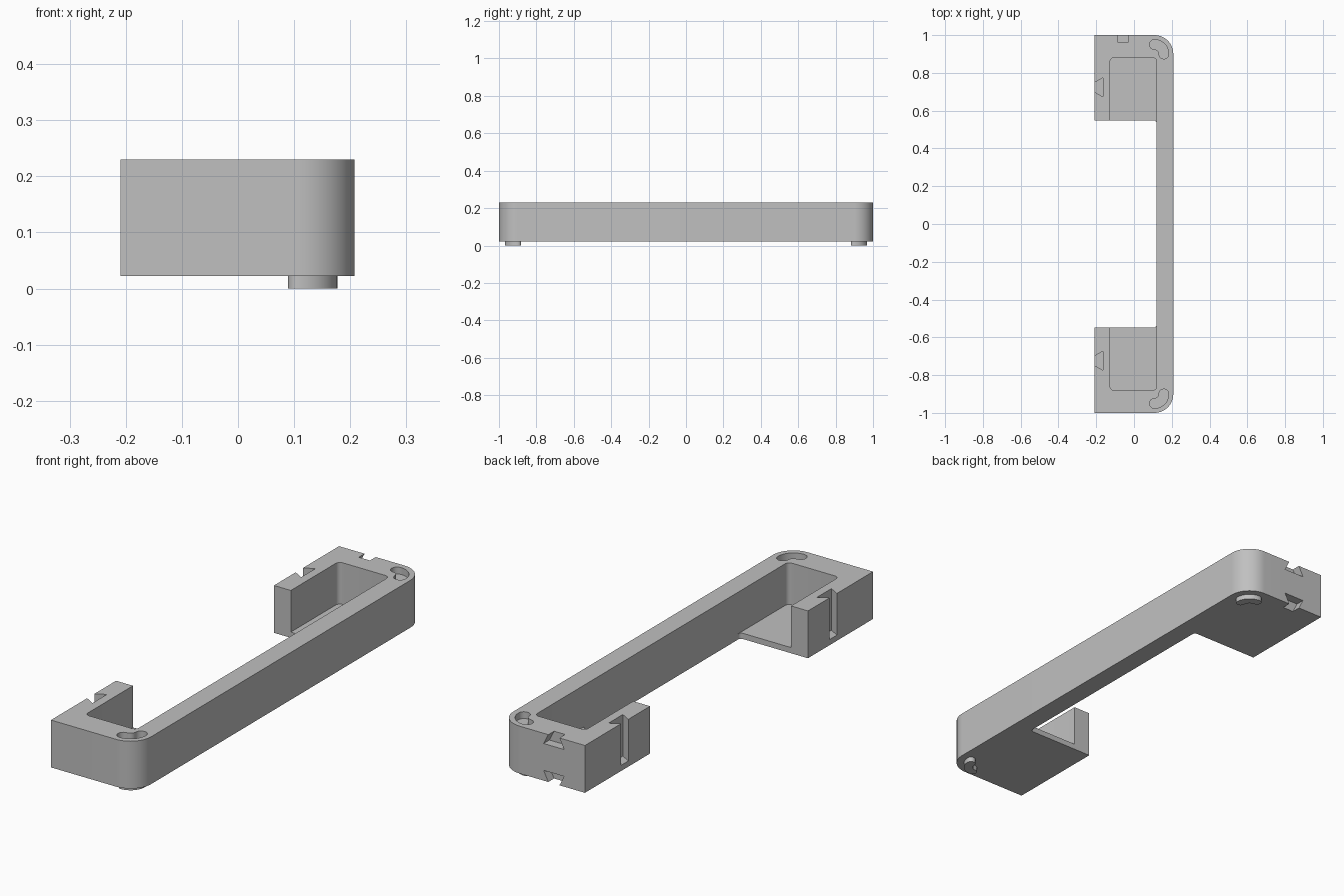
import bpy
import bmesh
from math import cos, sin, pi

if "Cube" in bpy.data.objects:
    bpy.data.objects.remove(bpy.data.objects["Cube"])

# Main dimensions
HALF_X, HALF_Y = 0.209, 1.0
BOTTOM, TOP = 0.022, 0.23
FLOOR = 0.047
BAR_X, BLOCK_Y = 0.12, 0.548
CORNER = (0.108, 0.9)

grey = bpy.data.materials.new("grey plastic")
grey.use_nodes = True
colour = (0.53, 0.53, 0.53, 1)
grey.diffuse_color = colour
grey.node_tree.nodes["Principled BSDF"].inputs["Base Color"].default_value = colour


def arc(cx, cy, r, start, end, steps=10):
    """Points on an arc, angles in quarter turns."""
    angles = [(start + (end - start) * i / steps) * pi / 2 for i in range(steps + 1)]
    return [(cx + r * cos(a), cy + r * sin(a)) for a in angles]


def prism(name, outline, low, high, axis="z"):
    """Extrude a flat outline along z, or an x-z outline along y."""
    bm = bmesh.new()
    place = (lambda p: (p[0], p[1], low)) if axis == "z" else (lambda p: (p[0], low, p[1]))
    face = bm.faces.new([bm.verts.new(place(p)) for p in outline])
    grown = bmesh.ops.extrude_face_region(bm, geom=[face])["geom"]
    shift = (0, 0, high - low) if axis == "z" else (0, high - low, 0)
    bmesh.ops.translate(bm, vec=shift, verts=[v for v in grown if isinstance(v, bmesh.types.BMVert)])
    bmesh.ops.recalc_face_normals(bm, faces=bm.faces)
    mesh = bpy.data.meshes.new(name)
    bm.to_mesh(mesh)
    bm.free()
    mesh.materials.append(grey)
    obj = bpy.data.objects.new(name, mesh)
    bpy.context.collection.objects.link(obj)
    return obj


def activate(obj):
    bpy.ops.object.select_all(action="DESELECT")
    obj.select_set(True)
    bpy.context.view_layer.objects.active = obj


def cut(obj, cutter):
    activate(obj)
    mod = obj.modifiers.new("cut", "BOOLEAN")
    mod.operation, mod.solver, mod.object = "DIFFERENCE", "EXACT", cutter
    bpy.ops.object.modifier_apply(modifier=mod.name)
    bpy.data.objects.remove(cutter)


def smooth(obj):
    activate(obj)
    bpy.ops.object.shade_smooth_by_angle(angle=pi / 6)


def mirrored(points):
    """The outline followed by its reflection across y = 0."""
    return points + [(x, -y) for x, y in reversed(points)]


def kidney(half_width, side):
    """Quarter-ring slot outline with round ends, around an outer corner."""
    cx, cy = CORNER
    r = 0.05
    points = arc(cx, cy, r + half_width, 0, 1, 16)
    points += arc(cx, cy + r, half_width, 1, 3)[1:]
    points += arc(cx, cy, r - half_width, 1, 0, 16)[1:]
    points += arc(cx + r, cy, half_width, 2, 4)[1:-1]
    return [(x, y * side) for x, y in points]


# Bracket body: two end blocks joined by a long bar
fillet = 0.015
half = [(BAR_X, 0.2)]
half += arc(BAR_X - fillet, BLOCK_Y - fillet, fillet, 0, 1, 6)
half += [(-HALF_X, BLOCK_Y), (-HALF_X, HALF_Y)]
half += arc(*CORNER, HALF_Y - CORNER[1], 1, 0, 16)
body = prism("bracket_body", mirrored(half), BOTTOM, TOP)

# Open pocket above the thin floors
r = 0.02
pocket = arc(BAR_X - r, 0.88 - r, r, 0, 1, 6) + arc(-0.127 + r, 0.88 - r, r, 1, 2, 6)
cut(body, prism("pocket_cutter", mirrored(pocket), FLOOR, TOP + 0.1))

# Dovetail grooves in the left-hand edge of each block
for side in (1, -1):
    y = 0.724 * side
    groove = [(-HALF_X - 0.02, y - 0.013), (-HALF_X, y - 0.025), (-0.165, y - 0.05),
              (-0.165, y + 0.05), (-HALF_X, y + 0.025), (-HALF_X - 0.02, y + 0.013)]
    cut(body, prism("groove_cutter", groove, FLOOR, TOP + 0.1))

# Dovetail notches at the top and bottom of the rear face
for edge, inward in ((TOP, -1), (BOTTOM, 1)):
    x = -0.058
    outside, inside = edge - 0.02 * inward, edge + 0.045 * inward
    notch = [(x - 0.015, outside), (x - 0.027, edge), (x - 0.05, inside),
             (x + 0.05, inside), (x + 0.027, edge), (x + 0.015, outside)]
    cut(body, prism("notch_cutter", notch, 0.96, 1.1, axis="y"))

# Curved sockets on top and matching pegs below at the rounded corners
for side, label in ((1, "rear"), (-1, "front")):
    cut(body, prism("socket_cutter", kidney(0.026, side), TOP - 0.03, TOP + 0.1))
    smooth(prism(label + "_peg", kidney(0.019, side), 0, BOTTOM + 0.005))

smooth(body)
